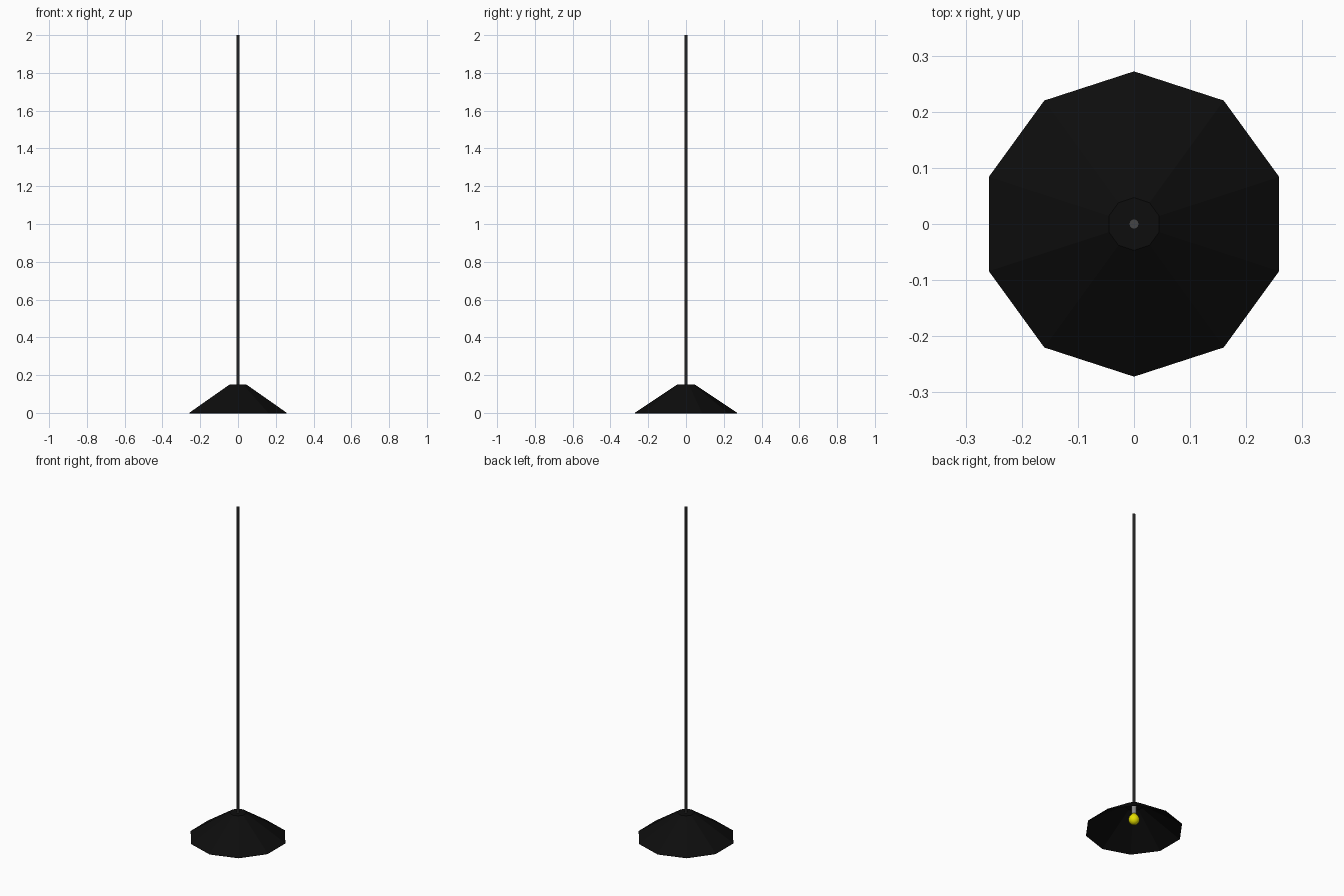
import bpy
import math

if "Cube" in bpy.data.objects:
    bpy.data.objects.remove(bpy.data.objects["Cube"])


def material(name, color):
    mat = bpy.data.materials.new(name)
    mat.diffuse_color = (*color, 1)
    mat.use_nodes = True
    mat.node_tree.nodes["Principled BSDF"].inputs["Base Color"].default_value = mat.diffuse_color
    return mat


def lathe(name, profile, sides, mat, start=0.0, smooth=False):
    """Revolve (radius, z) points about z; radius 0 ends close to a point."""
    verts, faces, rings = [], [], []
    for r, z in profile:
        first = len(verts)
        count = 1 if r == 0 else sides
        for i in range(count):
            a = start + 2 * math.pi * i / sides
            verts.append((r * math.cos(a), r * math.sin(a), z))
        rings.append([first + i % count for i in range(sides)])
    for low, high in zip(rings, rings[1:]):
        for i in range(sides):
            j = (i + 1) % sides
            face = [low[i], low[j], high[j], high[i]]
            faces.append(list(dict.fromkeys(face)))
    mesh = bpy.data.meshes.new(name)
    mesh.from_pydata(verts, [], faces)
    mesh.materials.append(mat)
    obj = bpy.data.objects.new(name, mesh)
    bpy.context.collection.objects.link(obj)
    if smooth:
        mesh.shade_smooth()
    return obj


black = material("shade_black", (0.004, 0.004, 0.004))
grey = material("cord_grey", (0.06, 0.06, 0.06))
metal = material("socket_grey", (0.25, 0.25, 0.25))
yellow = material("bulb_yellow", (0.8, 0.75, 0.0))

# Ten-sided open shade with a small flat cap
shade = lathe("shade", [(0.272, 0), (0.047, 0.15), (0, 0.15)], 10, black, math.pi / 2)
wall = shade.modifiers.new("thickness", 'SOLIDIFY')
wall.thickness = 0.003
wall.offset = -1

# Long hanging cord
lathe("cord", [(0, 0.148), (0.009, 0.148), (0.009, 2), (0, 2)], 10, grey)

# Socket under the cap
lathe("socket", [(0, 0.092), (0.014, 0.092), (0.014, 0.148), (0, 0.148)], 12, metal)

# Round bulb tapering into the socket
bulb = [(0.031 * math.sin(t), 0.064 - 0.031 * math.cos(t))
        for t in (math.radians(d) for d in range(20, 121, 20))]
lathe("bulb", [(0, 0.033)] + bulb + [(0.014, 0.098), (0, 0.098)], 16, yellow, smooth=True)
